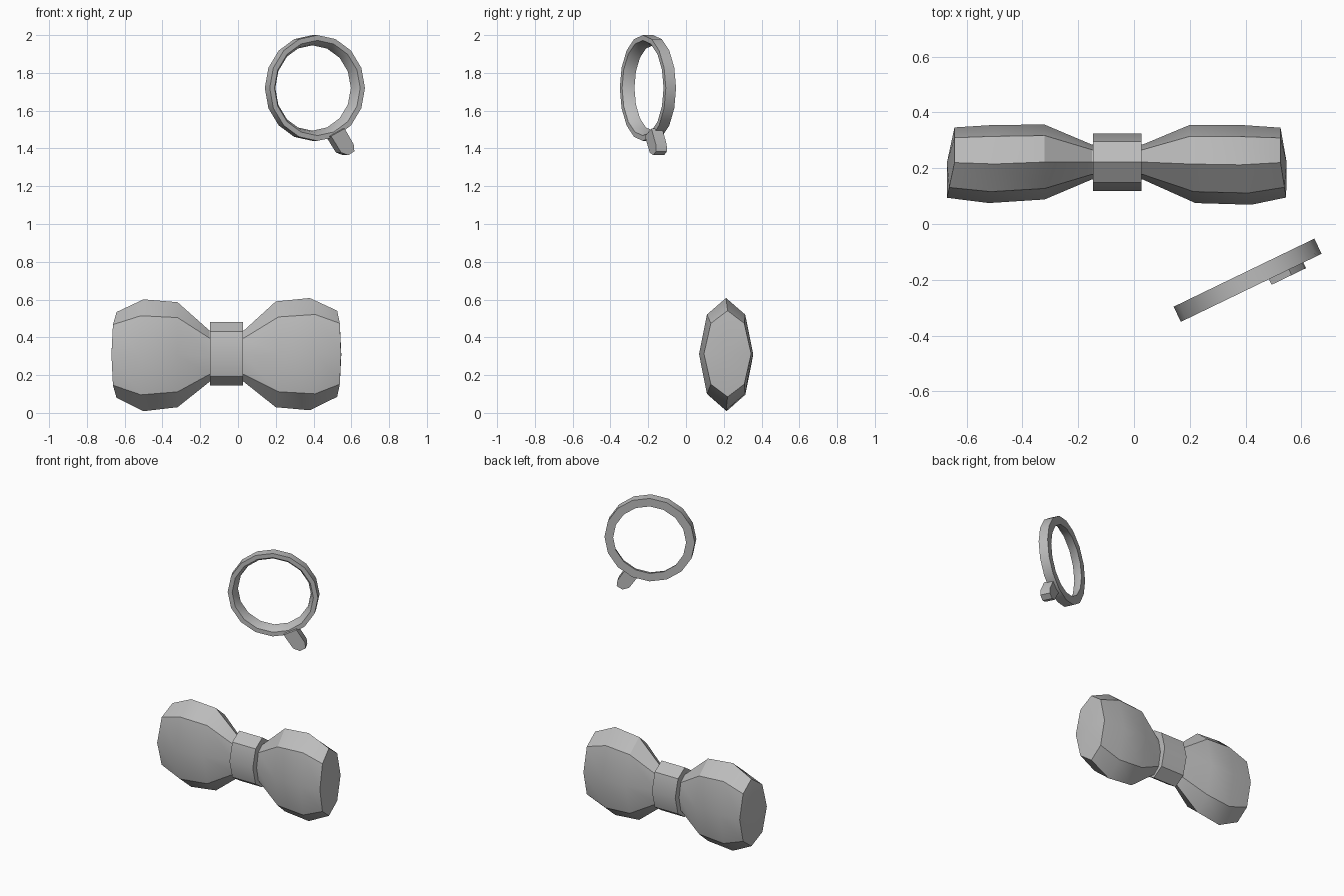
import bpy
import bmesh
from math import sin, cos, tau, radians
from mathutils import Matrix

if "Cube" in bpy.data.objects:
    bpy.data.objects.remove(bpy.data.objects["Cube"])

grey = bpy.data.materials.new("plain grey")
grey.use_nodes = True
grey.diffuse_color = (0.5, 0.5, 0.5, 1)
grey.node_tree.nodes["Principled BSDF"].inputs["Base Color"].default_value = (0.5, 0.5, 0.5, 1)


def finish(bm, name, angle=30):
    bmesh.ops.recalc_face_normals(bm, faces=bm.faces)
    mesh = bpy.data.meshes.new(name)
    bm.to_mesh(mesh)
    bm.free()
    mesh.materials.append(grey)
    obj = bpy.data.objects.new(name, mesh)
    bpy.context.collection.objects.link(obj)
    bpy.ops.object.select_all(action="DESELECT")
    obj.select_set(True)
    bpy.context.view_layer.objects.active = obj
    bpy.ops.object.shade_smooth_by_angle(angle=radians(angle))
    return obj


def bridge(bm, a, b):
    n = len(a)
    for i in range(n):
        bm.faces.new((a[i], a[(i + 1) % n], b[(i + 1) % n], b[i]))


def octagon(bm, x, y, z, ry, rz, skew=0):
    # skew pushes the front corners along x
    return [bm.verts.new((x + skew * max(0, -cos(i * tau / 8)),
                          y + ry * cos(i * tau / 8),
                          z + rz * sin(i * tau / 8))) for i in range(8)]


# Bow: octagonal sections from end to end, with slightly domed ends
sections = [
    (-0.643, 0.22, 0.307, 0.126, 0.227, -0.027),
    (-0.50, 0.215, 0.305, 0.140, 0.296, -0.02),
    (-0.32, 0.222, 0.308, 0.134, 0.278, 0),
    (-0.15, 0.222, 0.300, 0.062, 0.135, 0),
    (0.03, 0.222, 0.300, 0.062, 0.135, 0),
    (0.20, 0.215, 0.310, 0.140, 0.280, 0.02),
    (0.38, 0.212, 0.311, 0.143, 0.297, 0.04),
    (0.525, 0.22, 0.313, 0.125, 0.228, 0.02),
]
bm = bmesh.new()
rings = [octagon(bm, *s) for s in sections]
for a, b in zip(rings, rings[1:]):
    bridge(bm, a, b)
for ring, x in ((rings[0], -0.67), (rings[-1], 0.547)):
    tip = bm.verts.new((x, 0.22, 0.31))
    for i in range(8):
        bm.faces.new((ring[i], ring[(i + 1) % 8], tip))
finish(bm, "bow")

# Knot band around the middle
bm = bmesh.new()
ends = [octagon(bm, x, 0.222, 0.312, 0.103, 0.168) for x in (-0.147, 0.027)]
bridge(bm, *ends)
for ring in ends:
    bm.faces.new(ring)
finish(bm, "knot")

# Eyeglass placement: upright, turned about z
place = Matrix.Translation((0.407, -0.2015, 1.72)) @ Matrix.Rotation(radians(25.8), 4, "Z")

# Rim: turned profile of (radius, depth), bevelled inside the front
profile = [(0.28, -0.03), (0.28, 0.03), (0.252, 0.03), (0.235, 0.005), (0.226, -0.03)]
bm = bmesh.new()
loops = [[bm.verts.new((r * sin(i * tau / 16), y, r * cos(i * tau / 16)))
          for i in range(16)] for r, y in ((r, -d) for r, d in profile)]
for a, b in zip(loops, loops[1:] + loops[:1]):
    bridge(bm, a, b)
finish(bm, "eyeglass_rim").matrix_world = place

# Tab: flat outline given thickness
outline = [(0.07, -0.255), (0.13, -0.342), (0.172, -0.356),
           (0.207, -0.335), (0.203, -0.298), (0.15, -0.215)]
bm = bmesh.new()
sides = [[bm.verts.new((u, y, z)) for u, z in outline] for y in (-0.052, 0.012)]
bridge(bm, *sides)
for ring in sides:
    bm.faces.new(ring)
finish(bm, "eyeglass_tab").matrix_world = place
